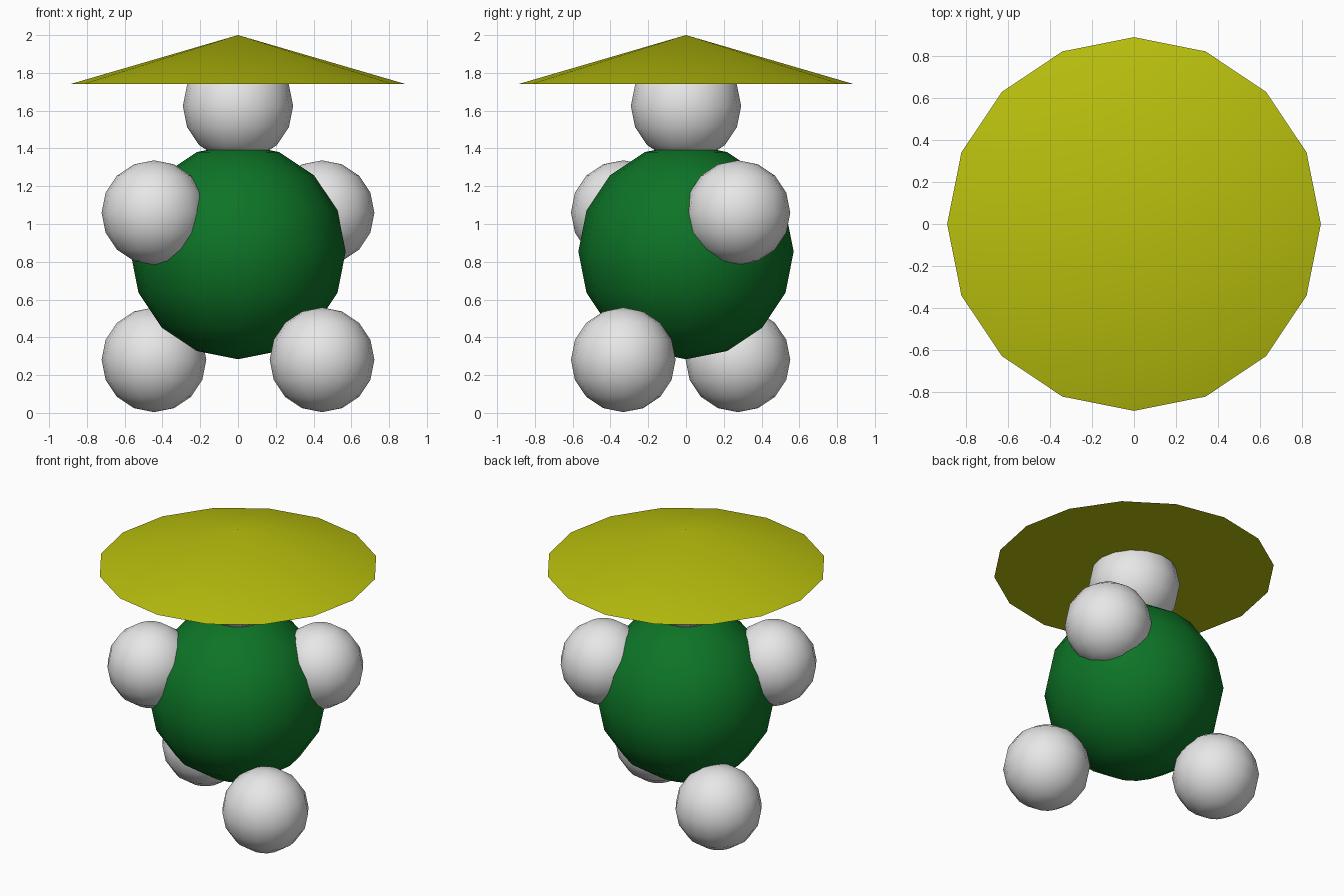
import bpy
import math

if "Cube" in bpy.data.objects:
    bpy.data.objects.remove(bpy.data.objects["Cube"])


def material(name, rgb):
    m = bpy.data.materials.new(name)
    m.diffuse_color = (*rgb, 1.0)
    m.use_nodes = True
    m.node_tree.nodes["Principled BSDF"].inputs["Base Color"].default_value = m.diffuse_color
    return m


WHITE = material("white", (0.8, 0.8, 0.8))
GREEN = material("green", (0.004, 0.175, 0.02))
YELLOW = material("straw_yellow", (0.48, 0.52, 0.004))


def finish(name, mat):
    ob = bpy.context.object
    ob.name = name
    ob.data.materials.append(mat)
    bpy.ops.object.shade_smooth_by_angle(angle=math.radians(30))
    return ob


def ball(name, loc, radius, mat):
    bpy.ops.mesh.primitive_uv_sphere_add(
        segments=16, ring_count=8, radius=radius, location=loc)
    return finish(name, mat)


# Torso and head
ball("body", (0, 0, 0.854), 0.57, GREEN)
ball("head", (0, 0, 1.625), 0.292, WHITE)

# Hands and feet swing in opposite directions, as in a walk
LIMB_X, FRONT_Y, BACK_Y, LIMB_R = 0.445, -0.332, 0.275, 0.277
for side, s in (("left", -1), ("right", 1)):
    hand_y, foot_y = (FRONT_Y, BACK_Y) if s < 0 else (BACK_Y, FRONT_Y)
    ball(side + "_hand", (s * LIMB_X, hand_y, 1.06), LIMB_R, WHITE)
    ball(side + "_foot", (s * LIMB_X, foot_y, 0.281), LIMB_R, WHITE)

# Wide conical hat with a closed underside
bpy.ops.mesh.primitive_cone_add(
    vertices=16, radius1=0.89, radius2=0, depth=0.26, location=(0, 0, 1.87))
finish("hat", YELLOW)
